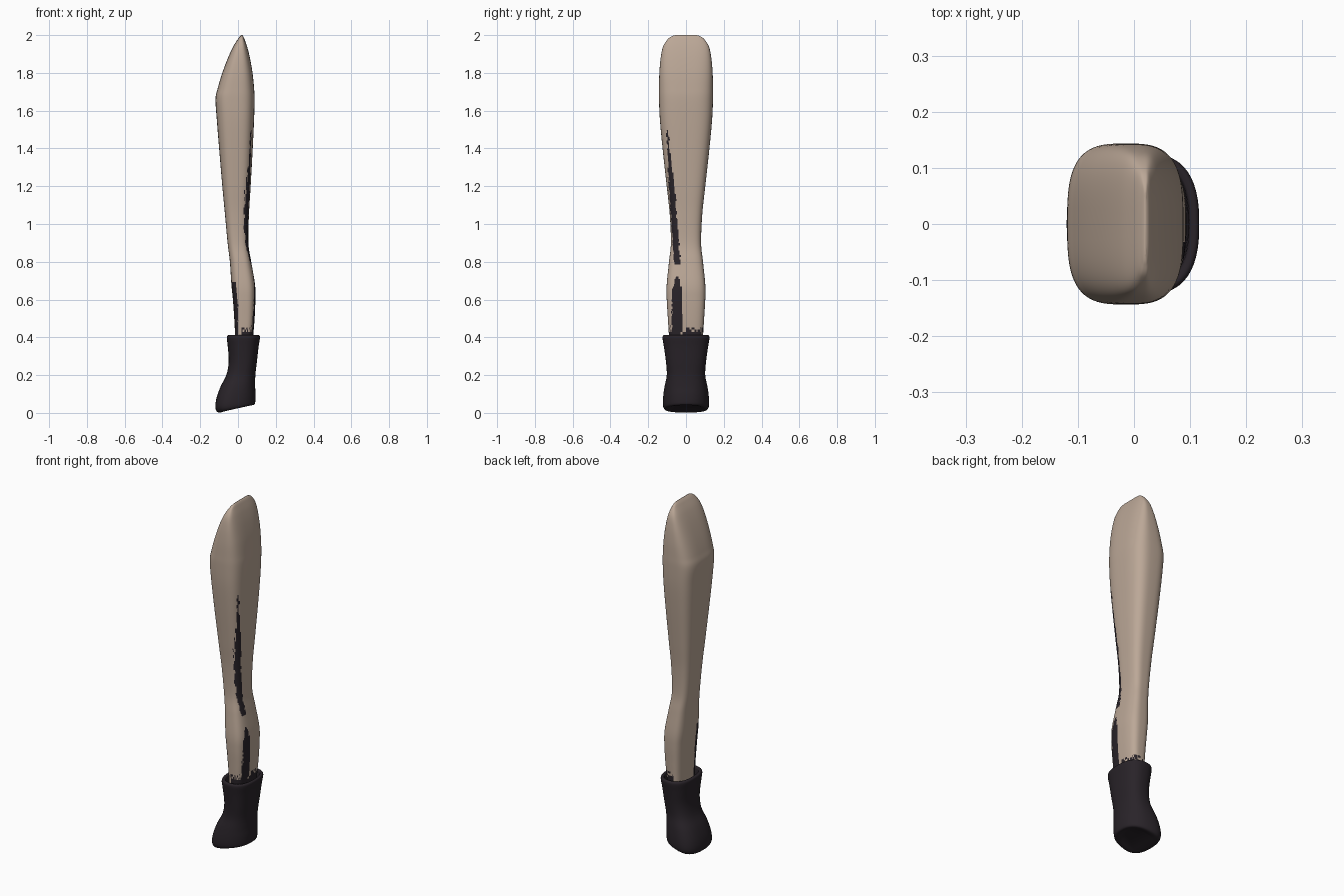
import bpy, math, random

random.seed(4)


def material(name, rgb):
    m = bpy.data.materials.new(name)
    m.diffuse_color = (*rgb, 1)
    return m


skin = material("skin", (0.50, 0.39, 0.31))
dark = material("dark", (0.022, 0.017, 0.022))


def catmull(a, b, c, d, t):
    return [0.5 * (2 * q + (r - p) * t + (2 * p - 5 * q + 4 * r - s) * t * t
                   + (3 * q - p - 3 * r + s) * t ** 3)
            for p, q, r, s in zip(a, b, c, d)]


def loft(name, stations, power, mats, steps=4, segs=48):
    """Skin rounded-box rings. Station: x min, x max, half depth, z front, z back, toe flare."""
    rows = []
    n = len(stations)
    for i in range(n - 1):
        nb = [stations[min(max(i + k, 0), n - 1)] for k in (-1, 0, 1, 2)]
        rows += [catmull(*nb, s / steps) for s in range(steps)]
    rows.append(stations[-1])
    verts, faces = [], []
    for x0, x1, hy, zf, zb, flare in rows:
        for j in range(segs):
            a = 2 * math.pi * j / segs
            c, s = math.cos(a), math.sin(a)
            u = math.copysign(abs(c) ** (2 / power), c)
            v = math.copysign(abs(s) ** (2 / power), s)
            verts.append(((x0 + x1) / 2 + u * (x1 - x0) / 2,
                          v * hy * (1 - flare * (u + 1) / 2),
                          zf + (zb - zf) * (u + 1) / 2))
    for i in range(len(rows) - 1):
        for j in range(segs):
            k = (j + 1) % segs
            faces.append((i * segs + j, i * segs + k, (i + 1) * segs + k, (i + 1) * segs + j))
    last = (len(rows) - 1) * segs
    faces.append(tuple(reversed(range(segs))))
    faces.append(tuple(range(last, last + segs)))
    me = bpy.data.meshes.new(name)
    me.from_pydata(verts, [], faces)
    for m in mats:
        me.materials.append(m)
    ob = bpy.data.objects.new(name, me)
    bpy.context.collection.objects.link(ob)
    bpy.ops.object.select_all(action='DESELECT')
    ob.select_set(True)
    bpy.context.view_layer.objects.active = ob
    bpy.ops.object.shade_smooth_by_angle(angle=math.radians(50))
    return ob


# Leg: z, x min, x max, half depth
leg_profile = [
    (0.25, -0.01, 0.07, 0.085), (0.40, -0.015, 0.08, 0.09), (0.50, -0.020, 0.088, 0.096),
    (0.60, -0.027, 0.092, 0.102), (0.68, -0.035, 0.090, 0.102), (0.80, -0.043, 0.070, 0.090),
    (0.90, -0.055, 0.055, 0.080), (1.05, -0.069, 0.058, 0.086), (1.20, -0.083, 0.067, 0.102),
    (1.40, -0.100, 0.078, 0.124), (1.55, -0.112, 0.085, 0.138), (1.66, -0.119, 0.088, 0.143),
    (1.72, -0.107, 0.085, 0.143), (1.80, -0.083, 0.077, 0.141), (1.88, -0.053, 0.063, 0.134),
    (1.94, -0.025, 0.048, 0.121), (1.98, 0.000, 0.034, 0.095), (1.995, 0.012, 0.027, 0.072),
    (2.0, 0.018, 0.022, 0.055)]
leg = loft("leg", [(a, b, h, z, z, 0) for z, a, b, h in leg_profile], 3.2, [skin, dark], 8, 80)

# Dark stains running up the leg from the boot
for p in leg.data.polygons:
    x, y, z = p.center
    w = random.uniform(-0.004, 0.004)
    upper = 0.78 < z < 1.5 and x > 0.03 and \
        abs(y - (-0.045 - 0.055 * (z - 0.78) / 0.72) - w) < 0.016 * min(1, (1.56 - z) / 0.4)
    lower = z < 0.72 and x > 0.03 and abs(y + 0.047 - w) < 0.027 * min(1, (0.76 - z) / 0.12)
    front = z < 0.7 and x < 0 and -0.095 < y < -0.05
    hem = z < 0.44 + 5 * w and x > 0.02
    if upper or lower or front or hem:
        p.material_index = 1

# Boot: tilted sole rings, rising to a thick rolled cuff and back down inside
boot_rings = [
    (-0.085, 0.050, 0.085, 0.004, 0.045, 0.25),
    (-0.103, 0.075, 0.118, 0.002, 0.041, 0.25),
    (-0.116, 0.088, 0.132, 0.014, 0.046, 0.25),
    (-0.120, 0.092, 0.137, 0.040, 0.065, 0.25),
    (-0.112, 0.093, 0.133, 0.085, 0.10, 0.22),
    (-0.092, 0.091, 0.122, 0.14, 0.14, 0.16),
    (-0.062, 0.092, 0.105, 0.20, 0.20, 0.06),
    (-0.049, 0.100, 0.106, 0.27, 0.27, 0),
    (-0.054, 0.109, 0.117, 0.35, 0.35, 0),
    (-0.059, 0.116, 0.124, 0.395, 0.395, 0),
    (-0.056, 0.114, 0.121, 0.409, 0.409, 0),
    (-0.046, 0.105, 0.112, 0.411, 0.411, 0),
    (-0.038, 0.098, 0.105, 0.400, 0.400, 0),
    (-0.034, 0.094, 0.100, 0.33, 0.33, 0)]
loft("boot", boot_rings, 2.5, [dark])
